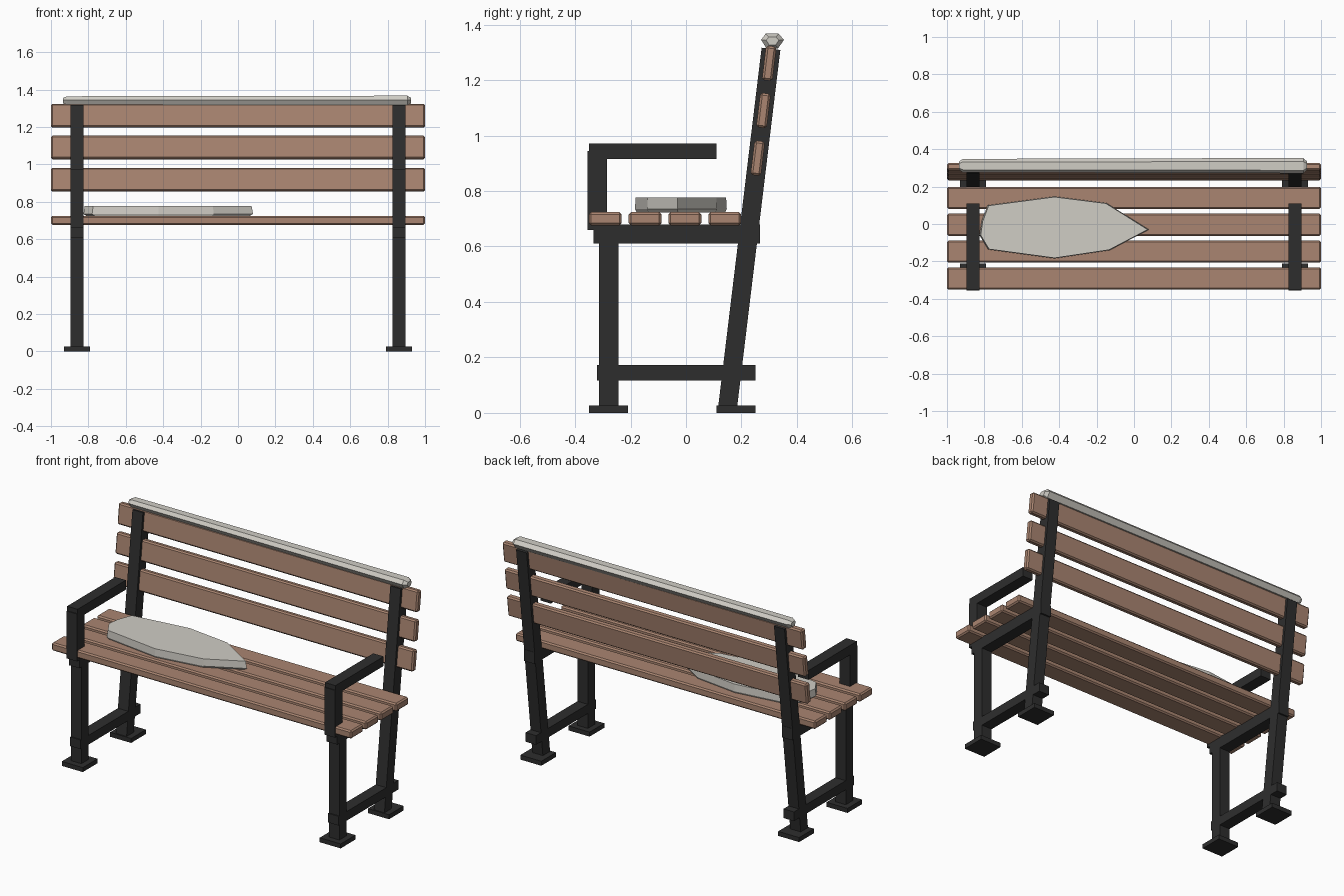
import bpy, bmesh, math
from mathutils import Vector

if "Cube" in bpy.data.objects:
    bpy.data.objects.remove(bpy.data.objects["Cube"])


def material(name, rgb):
    m = bpy.data.materials.new(name)
    m.diffuse_color = (*rgb, 1)
    m.use_nodes = True
    m.node_tree.nodes["Principled BSDF"].inputs["Base Color"].default_value = m.diffuse_color
    return m


WOOD = material("brown wood", (0.40, 0.235, 0.165))
IRON = material("black iron", (0.027, 0.027, 0.027))
SNOW = material("pale snow", (0.63, 0.61, 0.56))


def finish(name, bm, mat):
    bmesh.ops.recalc_face_normals(bm, faces=bm.faces)
    me = bpy.data.meshes.new(name)
    bm.to_mesh(me)
    bm.free()
    me.materials.append(mat)
    ob = bpy.data.objects.new(name, me)
    bpy.context.collection.objects.link(ob)
    return ob


def box(name, centre, size, mat, tilt=0, bevel=0):
    bm = bmesh.new()
    bmesh.ops.create_cube(bm, size=1)
    bmesh.ops.scale(bm, vec=size, verts=bm.verts)
    ob = finish(name, bm, mat)
    ob.location = centre
    ob.rotation_euler.x = tilt
    if bevel:
        mod = ob.modifiers.new("bevel", 'BEVEL')
        mod.width = bevel
        mod.segments = 1
    return ob


def span(name, x, w, y0, y1, z0, z1, mat, bevel=0):
    return box(name, (x, (y0 + y1) / 2, (z0 + z1) / 2), (w, y1 - y0, z1 - z0), mat, 0, bevel)


# Back leg leans along a straight line from foot to top
SLOPE = 0.121
TILT = -math.atan(SLOPE)


def lean_y(z):
    return 0.15 + SLOPE * (z - 0.02)


# Iron side frames, one per side
for side, x in (("left", -0.86), ("right", 0.86)):
    span(side + "_front_foot", x, 0.14, -0.35, -0.21, 0, 0.027, IRON)
    span(side + "_back_foot", x, 0.14, 0.11, 0.25, 0, 0.027, IRON)
    span(side + "_front_leg", x, 0.07, -0.313, -0.244, 0.02, 0.62, IRON)
    span(side + "_lower_rail", x, 0.07, -0.32, 0.25, 0.117, 0.172, IRON)
    span(side + "_seat_rail", x, 0.07, -0.333, 0.266, 0.61, 0.68, IRON)
    span(side + "_arm_post", x, 0.07, -0.355, -0.285, 0.66, 0.945, IRON)
    span(side + "_armrest", x, 0.07, -0.35, 0.11, 0.915, 0.972, IRON)
    box(side + "_back_leg", (x, lean_y(0.665), 0.665),
        (0.07, 0.068, 1.295 / math.cos(TILT)), IRON, TILT)

# Wooden seat and back slats
for i in range(4):
    y = -0.291 + i * 0.1435
    span(f"seat_slat_{i + 1}", 0, 2, y - 0.059, y + 0.059, 0.676, 0.724, WOOD, 0.008)
for i, z in enumerate((0.918, 1.09, 1.26)):
    box(f"back_slat_{i + 1}", (0, lean_y(z), z), (2, 0.038, 0.125), WOOD, TILT, 0.008)

# Snow pile on the seat: faceted slab with a slightly narrower base
outline = [(-0.826, -0.06), (-0.815, 0.015), (-0.783, 0.10), (-0.425, 0.147),
           (-0.147, 0.112), (0.08, -0.03), (-0.13, -0.14), (-0.425, -0.184), (-0.78, -0.136)]
bm = bmesh.new()
rings = []
for z, s in ((0.722, 0.96), (0.735, 1.0), (0.777, 0.985)):
    rings.append([bm.verts.new((-0.4 + (x + 0.4) * s, -0.02 + (y + 0.02) * s, z)) for x, y in outline])
n = len(outline)
for lo, hi in zip(rings, rings[1:]):
    for i in range(n):
        bm.faces.new((lo[i], lo[(i + 1) % n], hi[(i + 1) % n], hi[i]))
bm.faces.new(rings[0])
bm.faces.new(rings[-1])
finish("seat_snow", bm, SNOW)

# Snow ridge on the top slat: six-sided section with tapered ends
section = [(-0.041, 0.004), (-0.025, 0.026), (0.022, 0.026),
           (0.041, 0.004), (0.02, -0.027), (-0.022, -0.027)]
bm = bmesh.new()
rings = []
for x, s in ((-0.935, 0.55), (-0.915, 0.88), (0.905, 1.0), (0.925, 0.55)):
    rings.append([bm.verts.new((x, 0.312 + y * s, 1.341 + z * s)) for y, z in section])
for a, b in zip(rings, rings[1:]):
    for i in range(6):
        bm.faces.new((a[i], a[(i + 1) % 6], b[(i + 1) % 6], b[i]))
bm.faces.new(rings[0])
bm.faces.new(rings[-1])
finish("back_snow", bm, SNOW)
